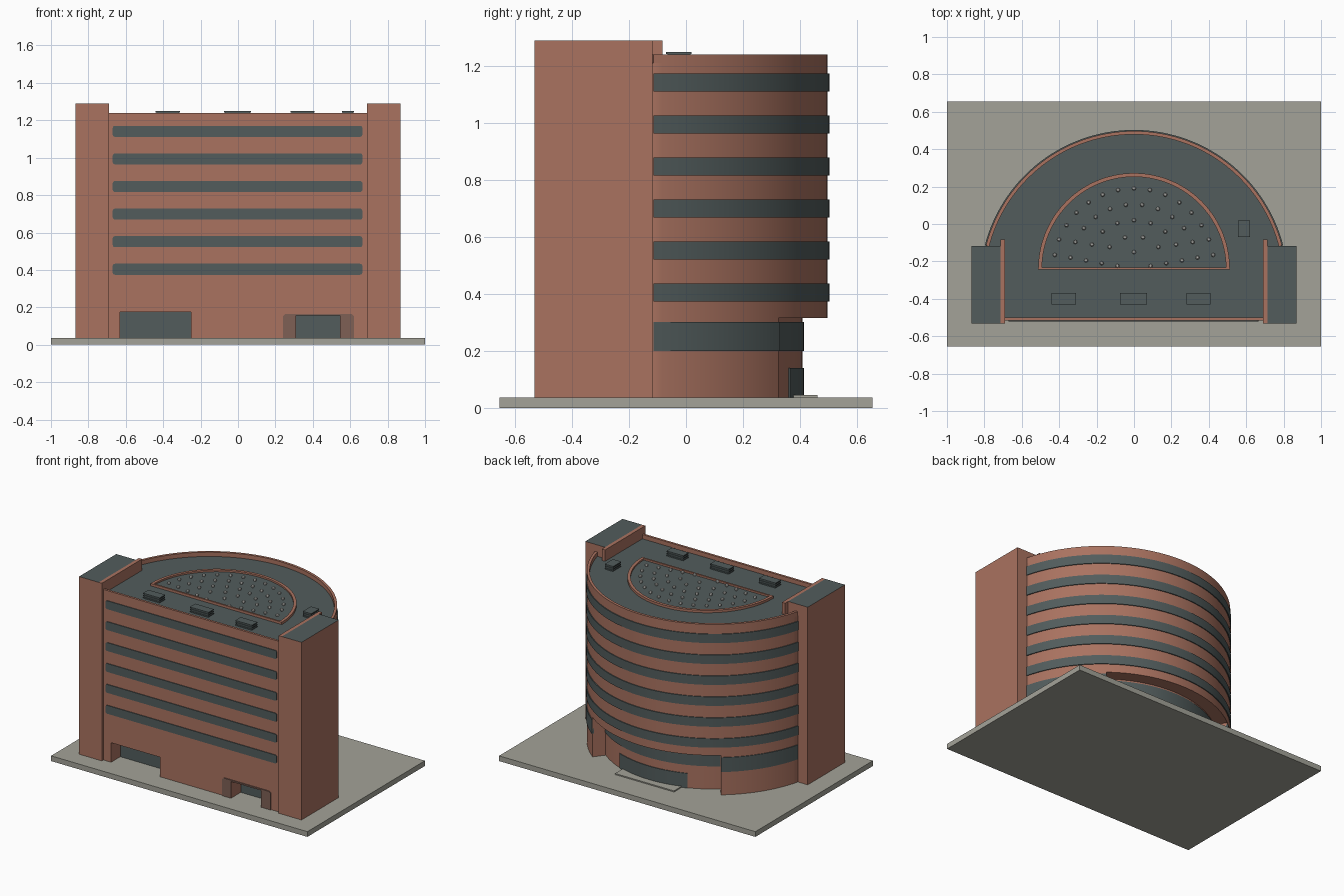
import bpy, bmesh, math
from mathutils import Vector

if "Cube" in bpy.data.objects:
    bpy.data.objects.remove(bpy.data.objects["Cube"])


def mat(name, rgb):
    m = bpy.data.materials.new(name)
    m.diffuse_color = (*rgb, 1)
    m.use_nodes = True
    m.node_tree.nodes["Principled BSDF"].inputs["Base Color"].default_value = m.diffuse_color
    return m


BRICK = mat("brick", (0.40, 0.170, 0.117))
DARK_BRICK = mat("dark_brick", (0.21, 0.115, 0.09))
SLATE = mat("slate_grey", (0.084, 0.108, 0.108))
STONE = mat("pale_stone", (0.37, 0.365, 0.315))
LAMP = mat("lamp_white", (0.60, 0.60, 0.57))

GROUND, SOFFIT, ROOF, TOP, TALL = 0.037, 0.315, 1.21, 1.24, 1.29
CY, R, R_IN = -0.321, 0.818, 0.73      # facade arc centre, outer and recessed radii
A0, A1 = 14.6, 52.2                    # arc start and edge of recess, degrees
FRONT = -0.515


def finish(bm, name, mats, smooth=False, top_mat=False):
    bmesh.ops.recalc_face_normals(bm, faces=bm.faces)
    if top_mat:
        for f in bm.faces:
            f.material_index = 1 if f.normal.z > 0.9 else 0
    me = bpy.data.meshes.new(name)
    bm.to_mesh(me)
    bm.free()
    ob = bpy.data.objects.new(name, me)
    bpy.context.collection.objects.link(ob)
    for m in mats:
        me.materials.append(m)
    if smooth:
        bpy.context.view_layer.objects.active = ob
        ob.select_set(True)
        bpy.ops.object.shade_smooth_by_angle(angle=math.radians(30))
        ob.select_set(False)
    return ob


def prism(name, pts, lo, hi, mats, axis="z", smooth=False, top_mat=False):
    """Extrude an outline along z, or an x-z outline along y."""
    bm = bmesh.new()
    place = (lambda p, t: (p[0], p[1], t)) if axis == "z" else (lambda p, t: (p[0], t, p[1]))
    a = [bm.verts.new(place(p, lo)) for p in pts]
    b = [bm.verts.new(place(p, hi)) for p in pts]
    bm.faces.new(a)
    bm.faces.new(b)
    for i in range(len(pts)):
        j = (i + 1) % len(pts)
        bm.faces.new((a[i], a[j], b[j], b[i]))
    return finish(bm, name, mats, smooth, top_mat)


def box(name, x0, x1, y0, y1, z0, z1, mats, top_mat=False):
    return prism(name, [(x0, y0), (x1, y0), (x1, y1), (x0, y1)], z0, z1, mats, top_mat=top_mat)


def arc(r, a, b, cy=CY, n=None):
    n = n or max(6, int(abs(b - a) / 2.2))
    return [(r * math.cos(math.radians(a + (b - a) * i / n)),
             cy + r * math.sin(math.radians(a + (b - a) * i / n))) for i in range(n + 1)]


def band(name, r0, r1, a, b, z0, z1, mats, cy=CY):
    """Curved strip with the section between two radii."""
    return prism(name, arc(r1, a, b, cy) + arc(r0, b, a, cy), z0, z1, mats, smooth=True)


def rounded(x0, x1, z0, z1, r):
    pts = []
    for cx, cz, s in ((x1 - r, z1 - r, 0), (x0 + r, z1 - r, 90), (x0 + r, z0 + r, 180), (x1 - r, z0 + r, 270)):
        for k in range(4):
            t = math.radians(s + 30 * k)
            pts.append((cx + r * math.cos(t), cz + r * math.sin(t)))
    return pts


# Site slab
box("ground_slab", -1, 1, -0.655, 0.655, 0, GROUND, [STONE])

# Upper storeys with overhang, slate roof deck and brick parapets
front_edge = [(-0.70, FRONT), (0.70, FRONT)]
prism("upper_storeys", front_edge + arc(R, A0, 180 - A0), SOFFIT, ROOF,
      [BRICK, SLATE], smooth=True, top_mat=True)
band("curved_parapet", R - 0.018, R, A0, 180 - A0, ROOF - 0.01, TOP, [BRICK])
box("front_parapet", -0.70, 0.70, FRONT, FRONT + 0.016, ROOF - 0.01, TOP, [BRICK])

# Ground storey, set back in the middle of the curve
outline = front_edge + arc(R, A0, A1) + arc(R_IN, A1, 180 - A1) + arc(R, 180 - A1, 180 - A0)
ground = prism("ground_storey", outline, GROUND, SOFFIT, [BRICK], smooth=True)

# Front openings: loading bay and entrance
for name, x0, x1, z1 in (("loading_bay", -0.63, -0.25, 0.175), ("entrance", 0.31, 0.545, 0.155)):
    cutter = box(name + "_cutter", x0, x1, FRONT - 0.05, FRONT + 0.11, GROUND - 0.02, z1, [BRICK])
    cutter.hide_render = True
    cutter.hide_viewport = True
    mod = ground.modifiers.new(name, "BOOLEAN")
    mod.operation, mod.solver, mod.object = "DIFFERENCE", "EXACT", cutter
    box(name + "_door", x0, x1, FRONT + 0.103, FRONT + 0.112, GROUND, z1, [SLATE])

# Entrance surround
prism("entrance_surround", [(0.31, GROUND), (0.31, 0.155), (0.545, 0.155), (0.545, GROUND), (0.62, GROUND),
                            (0.62, 0.152), (0.607, 0.165), (0.253, 0.165), (0.24, 0.152), (0.24, GROUND)],
      FRONT - 0.007, FRONT + 0.002, [DARK_BRICK], axis="y")

# Corner towers with slate caps and brick inner fins
for s, side in ((-1, "left"), (1, "right")):
    xs = sorted((s * 0.715, s * 0.868))
    box(side + "_tower", *xs, -0.532, -0.117, GROUND, TALL, [BRICK, SLATE], top_mat=True)
    xs = sorted((s * 0.69, s * 0.715))
    box(side + "_fin_wall", *xs, -0.532, -0.083, GROUND, TALL, [BRICK])

# Window bands on each upper floor
for i in range(6):
    z = 0.373 + i * 0.1475
    band(f"curved_window_{i+1}", R - 0.01, R + 0.006, A0, 180 - A0, z, z + 0.063, [SLATE])
    prism(f"front_window_{i+1}", rounded(-0.67, 0.665, z + 0.001, z + 0.06, 0.012),
          FRONT - 0.005, FRONT + 0.004, [SLATE], axis="y")

# Ground floor windows, rear door and step
band("ground_window_right", R - 0.01, R + 0.005, A0, A1, 0.20, 0.302, [SLATE])
band("ground_window_left", R - 0.01, R + 0.005, 180 - A1, 180 - A0, 0.20, 0.302, [SLATE])
band("ground_window_rear", R_IN - 0.01, R_IN + 0.005, A1, 180 - A1, 0.20, 0.302, [SLATE])
band("rear_door", R_IN - 0.01, R_IN + 0.005, 68.8, 111.2, GROUND, 0.14, [SLATE])
box("rear_step", -0.23, 0.23, 0.36, 0.462, GROUND, 0.045, [STONE])

# Half-round roof garden: deck, brick rim and lamps
SY = -0.24
prism("skylight_deck", arc(0.50, 0, 180, SY, 48), ROOF - 0.005, ROOF + 0.005, [SLATE])
band("skylight_curved_rim", 0.492, 0.512, 0, 180, ROOF - 0.005, ROOF + 0.017, [BRICK], SY)
box("skylight_straight_rim", -0.512, 0.512, SY - 0.004, SY + 0.008, ROOF - 0.005, ROOF + 0.017, [BRICK])
bm = bmesh.new()
for r, count in ((0.43, 15), (0.345, 12), (0.26, 9), (0.175, 6), (0.09, 3)):
    for x, y in arc(r, 10, 170, SY, count - 1):
        res = bmesh.ops.create_uvsphere(bm, u_segments=8, v_segments=6, radius=0.011)
        bmesh.ops.translate(bm, verts=res["verts"], vec=Vector((x, y, ROOF + 0.013)))
finish(bm, "skylight_lamps", [LAMP], smooth=True)

# Rooftop ventilation units with side slats
units = ((-0.44, -0.31, -0.43, -0.37), (-0.075, 0.07, -0.43, -0.37),
         (0.28, 0.41, -0.43, -0.37), (0.555, 0.62, -0.07, 0.02))
for i, (x0, x1, y0, y1) in enumerate(units):
    box(f"vent_unit_{i+1}", x0 + 0.005, x1 - 0.005, y0 + 0.005, y1 - 0.005, ROOF - 0.005, 1.246, [SLATE])
    for k in range(3):
        z = ROOF + 0.004 + k * 0.014
        box(f"vent_slat_{i+1}_{k+1}", x0, x1, y0, y1, z, z + 0.007, [SLATE])
